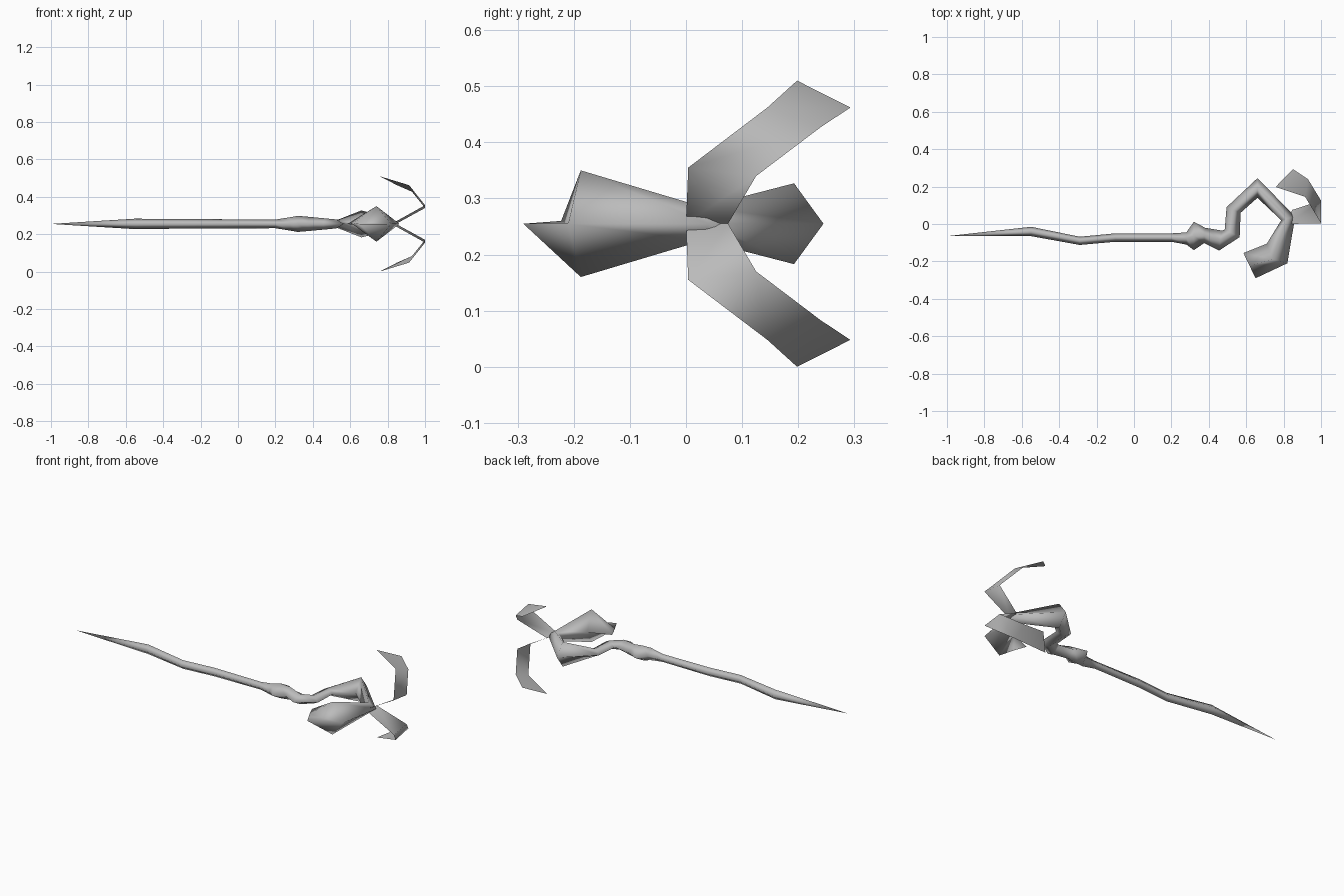
import bpy, bmesh
from mathutils import Vector

if "Cube" in bpy.data.objects:
    bpy.data.objects.remove(bpy.data.objects["Cube"])

MID = 0.255  # height of the symmetry plane

grey = bpy.data.materials.new("plain grey")
grey.diffuse_color = (0.5, 0.5, 0.5, 1)
grey.use_nodes = True
grey.node_tree.nodes["Principled BSDF"].inputs["Base Color"].default_value = grey.diffuse_color


def finish(name, bm, closed):
    if closed:
        bmesh.ops.recalc_face_normals(bm, faces=bm.faces)
    mesh = bpy.data.meshes.new(name)
    bm.to_mesh(mesh)
    bm.free()
    mesh.materials.append(grey)
    for p in mesh.polygons:
        p.use_smooth = True
    ob = bpy.data.objects.new(name, mesh)
    bpy.context.collection.objects.link(ob)
    return ob


# Crooked shaft: left point, right point, half height, ridge shift
rings = [
    ((-.55, -.015), (-.55, -.065), .028, (0, 0)),
    ((-.29, -.068), (-.29, -.112), .025, (0, 0)),
    ((-.10, -.050), (-.10, -.095), .025, (0, 0)),
    ((.20, -.050), (.20, -.095), .023, (0, 0)),
    ((.28, -.045), (.28, -.110), .036, (0, 0)),
    ((.32, .012), (.32, -.140), .043, (0, 0)),
    ((.38, -.020), (.375, -.102), .038, (0, 0)),
    ((.47, -.035), (.455, -.142), .030, (0, 0)),
    ((.485, -.030), (.565, -.070), .024, (0, 0)),
    ((.495, .090), (.57, .060), .022, (0, 0)),
    ((.66, .245), (.66, .140), .072, (0, 0)),
    ((.862, .040), (.787, .020), .030, (0, 0)),
    ((.82, -.210), (.71, -.105), .095, (-.025, -.03)),
    ((.65, -.290), (.585, -.155), .005, (0, 0)),
]
bm = bmesh.new()
tip = bm.verts.new((-1, -.065, MID))
prev = None
for left, right, h, shift in rings:
    mx = (left[0] + right[0]) / 2 + shift[0]
    my = (left[1] + right[1]) / 2 + shift[1]
    ring = [bm.verts.new(c) for c in ((*left, MID), (mx, my, MID + h),
                                      (*right, MID), (mx, my, MID - h))]
    for i in range(4):
        j = (i + 1) % 4
        if prev:
            bm.faces.new((prev[i], prev[j], ring[j], ring[i]))
        else:
            bm.faces.new((tip, ring[j], ring[i]))
    prev = ring
bm.faces.new(prev)
finish("crooked_shaft", bm, True)

# Two curved blade claws, mirrored about the middle plane
inner = [(.82, .0, 0), (1.0, .004, .100), (.915, .145, .207), (.757, .198, .255)]
outer = [(.845, .075, 0), (1.0, .125, .085), (.93, .24, .172), (.85, .293, .207)]
for name, side in (("upper_claw", 1), ("lower_claw", -1)):
    bm = bmesh.new()
    rows = [[bm.verts.new((x, y, MID + side * z)) for x, y, z in edge]
            for edge in (inner, outer)]
    for i in range(3):
        quad = (rows[0][i], rows[1][i], rows[1][i + 1], rows[0][i + 1])
        bm.faces.new(quad if side > 0 else quad[::-1])
    finish(name, bm, False)
